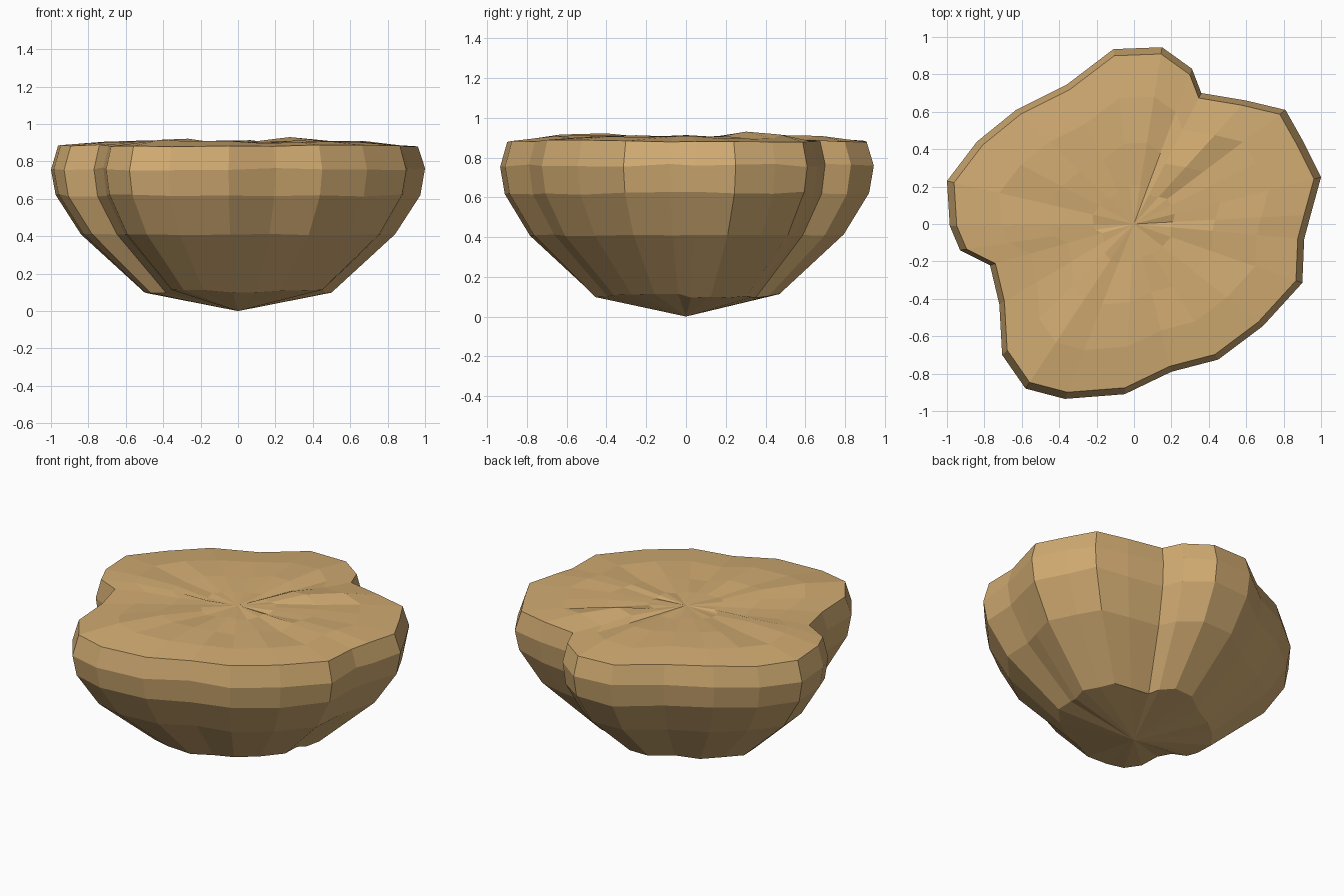
import bpy, bmesh, random

if "Cube" in bpy.data.objects:
    bpy.data.objects.remove(bpy.data.objects["Cube"])

random.seed(4)

# Widest outline of the rock, counter-clockwise seen from above
OUTLINE = [(1.0, .25), (.9, .45), (.81, .61), (.6, .66), (.36, .70), (.31, .83), (.15, .945),
           (-.11, .935), (-.36, .745), (-.63, .61), (-.84, .44), (-1.0, .23),
           (-.985, -.01), (-.93, -.14), (-.77, -.22), (-.72, -.43), (-.705, -.70),
           (-.58, -.88), (-.37, -.935), (-.05, -.91), (.2, -.79), (.45, -.725),
           (.69, -.545), (.9, -.315), (.91, -.08), (.945, .05)]

# Rings from the foot up over the rim and in across the top: scale, height, height jitter
RINGS = [(.50, .105, .012), (.84, .41, .004), (.975, .62, .008), (1.0, .76, .008),
         (.962, .884, .006), (.72, .90, .010), (.46, .902, .012), (.22, .90, .008)]

bm = bmesh.new()
rings = []
for scale, z, jit in RINGS:
    rings.append([bm.verts.new((x * scale, y * scale, z + random.uniform(-jit, jit)))
                  for x, y in OUTLINE])

# Bands between the rings
n = len(OUTLINE)
for low, high in zip(rings, rings[1:]):
    for i in range(n):
        j = (i + 1) % n
        bm.faces.new((low[i], low[j], high[j], high[i]))

# Pointed foot and top centre
foot = bm.verts.new((0, 0, 0))
crown = bm.verts.new((0, 0, .90))
for i in range(n):
    j = (i + 1) % n
    bm.faces.new((foot, rings[0][j], rings[0][i]))
    bm.faces.new((crown, rings[-1][i], rings[-1][j]))

# A few low radial ridges on the top
for i in (3, 9, 17, 25):
    rings[6][i].co.z += .018
    rings[5][i].co.z += .008

bmesh.ops.recalc_face_normals(bm, faces=bm.faces)
mesh = bpy.data.meshes.new("floating_rock")
bm.to_mesh(mesh)
bm.free()

tan = bpy.data.materials.new("sandy_tan")
tan.diffuse_color = (.64, .41, .168, 1)
tan.use_nodes = True
tan.node_tree.nodes["Principled BSDF"].inputs["Base Color"].default_value = tan.diffuse_color
mesh.materials.append(tan)
rock = bpy.data.objects.new("floating_rock", mesh)
bpy.context.collection.objects.link(rock)
